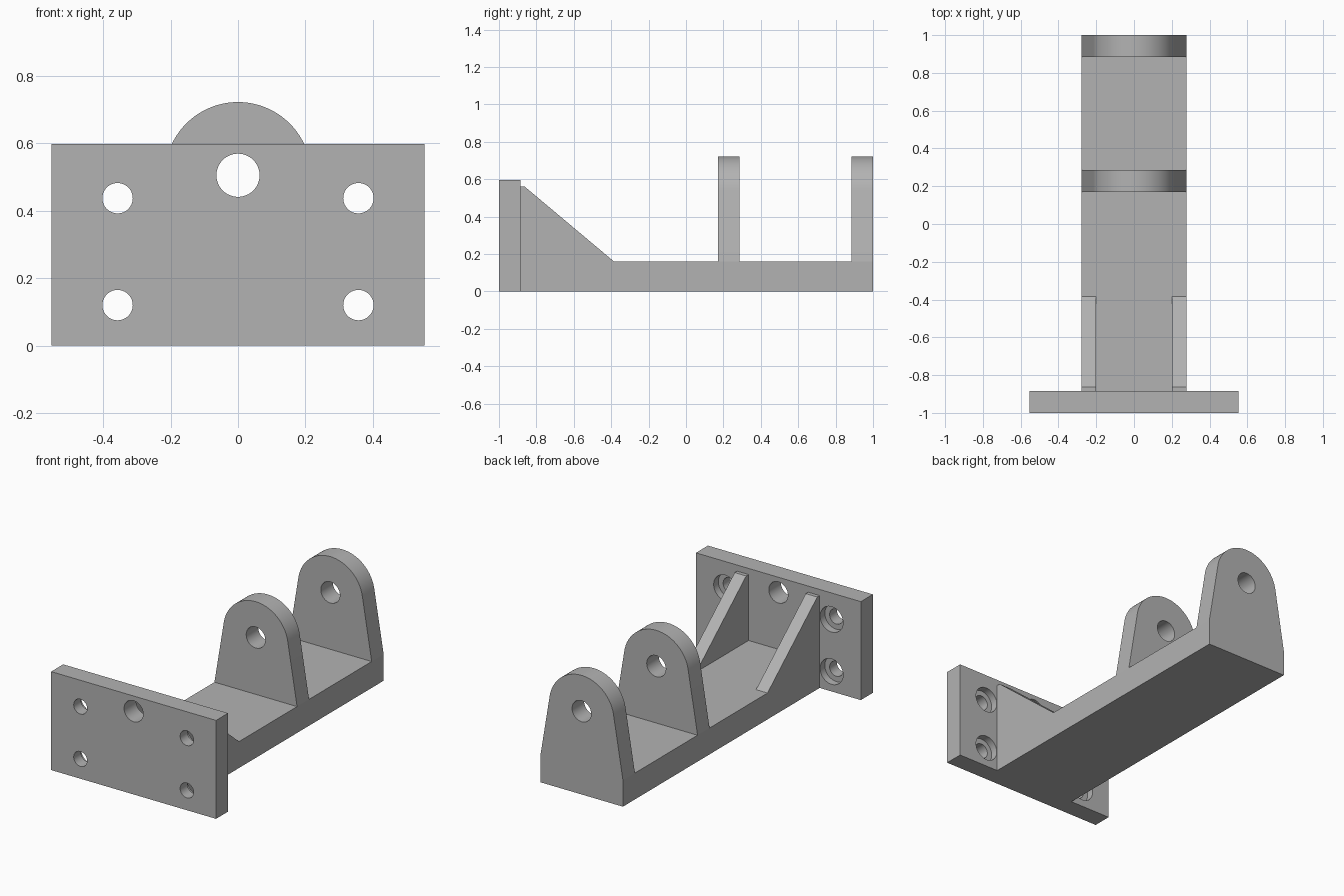
import bpy, bmesh, math
from mathutils import Matrix

cube = bpy.data.objects.get("Cube")
if cube:
    bpy.data.objects.remove(cube, do_unlink=True)

# Single plain metal colour
grey = bpy.data.materials.new("plain_grey")
grey.use_nodes = True
colour = (0.45, 0.45, 0.45, 1)
grey.diffuse_color = colour
grey.node_tree.nodes["Principled BSDF"].inputs["Base Color"].default_value = colour

HALF, FLOOR, THICK = 0.277, 0.16, 0.115   # body half width, base height, wall thickness
PIN_Z, PIN_R, EAR_R = 0.505, 0.064, 0.217


def prism(name, points, offset):
    """Extrude a closed outline of 3D points along an offset vector."""
    bm = bmesh.new()
    face = bm.faces.new([bm.verts.new(p) for p in points])
    ext = bmesh.ops.extrude_face_region(bm, geom=[face])
    moved = [v for v in ext["geom"] if isinstance(v, bmesh.types.BMVert)]
    bmesh.ops.translate(bm, verts=moved, vec=offset)
    bmesh.ops.recalc_face_normals(bm, faces=bm.faces)
    mesh = bpy.data.meshes.new(name)
    bm.to_mesh(mesh)
    bm.free()
    obj = bpy.data.objects.new(name, mesh)
    bpy.context.collection.objects.link(obj)
    mesh.materials.append(grey)
    return obj


def drill(obj, x, z, radius, y0, y1):
    """Cut a round hole along y."""
    ring = [(x + radius * math.cos(math.tau * i / 64), y0,
             z + radius * math.sin(math.tau * i / 64)) for i in range(64)]
    cutter = prism("hole_cutter", ring, (0, y1 - y0, 0))
    cutter.hide_render = True
    mod = obj.modifiers.new("hole", 'BOOLEAN')
    mod.operation, mod.solver, mod.object = 'DIFFERENCE', 'EXACT', cutter
    bpy.context.view_layer.objects.active = obj
    bpy.ops.object.modifier_apply(modifier=mod.name)
    bpy.data.objects.remove(cutter, do_unlink=True)


# Mounting plate with a pin hole and four counterbored screw holes
front, back = -1, -1 + THICK
W, H = 0.553, 0.597
plate = prism("mounting_plate",
              [(-W, front, 0), (W, front, 0), (W, front, H), (-W, front, H)], (0, THICK, 0))
drill(plate, 0, PIN_Z, PIN_R, front - 0.1, back + 0.1)
for x in (-0.357, 0.357):
    for z in (0.12, 0.437):
        drill(plate, x, z, 0.045, front - 0.1, back + 0.1)
        drill(plate, x, z, 0.077, back - 0.045, back + 0.1)

# Base slab
base = prism("base", [(-HALF, back, 0), (HALF, back, 0), (HALF, back, FLOOR),
                      (-HALF, back, FLOOR)], (0, 1 - back, 0))

# Upright ears: sides tangent to a round top
drop = PIN_Z - FLOOR
tangent = math.acos(EAR_R / math.hypot(HALF, drop)) - math.atan2(drop, HALF)
parts = [plate, base]
for name, y in (("middle_ear", 0.17), ("rear_ear", 1 - THICK)):
    outline = [(-HALF, y, FLOOR), (HALF, y, FLOOR)]
    for i in range(49):
        a = tangent + (math.pi - 2 * tangent) * i / 48
        outline.append((EAR_R * math.cos(a), y, PIN_Z + EAR_R * math.sin(a)))
    ear = prism(name, outline, (0, THICK, 0))
    drill(ear, 0, PIN_Z, PIN_R, y - 0.1, y + THICK + 0.1)
    parts.append(ear)

# Sloping gusset ribs behind the plate
for name, x in (("left_gusset", 0.2), ("right_gusset", -HALF)):
    parts.append(prism(name, [(x, back, FLOOR), (x, -0.385, FLOOR),
                              (x, -0.862, 0.56), (x, back, 0.56)], (HALF - 0.2, 0, 0)))

# Smooth the round surfaces, keep the edges crisp
bpy.ops.object.select_all(action='DESELECT')
for obj in parts:
    obj.select_set(True)
bpy.context.view_layer.objects.active = plate
bpy.ops.object.shade_smooth_by_angle(angle=math.radians(20))
